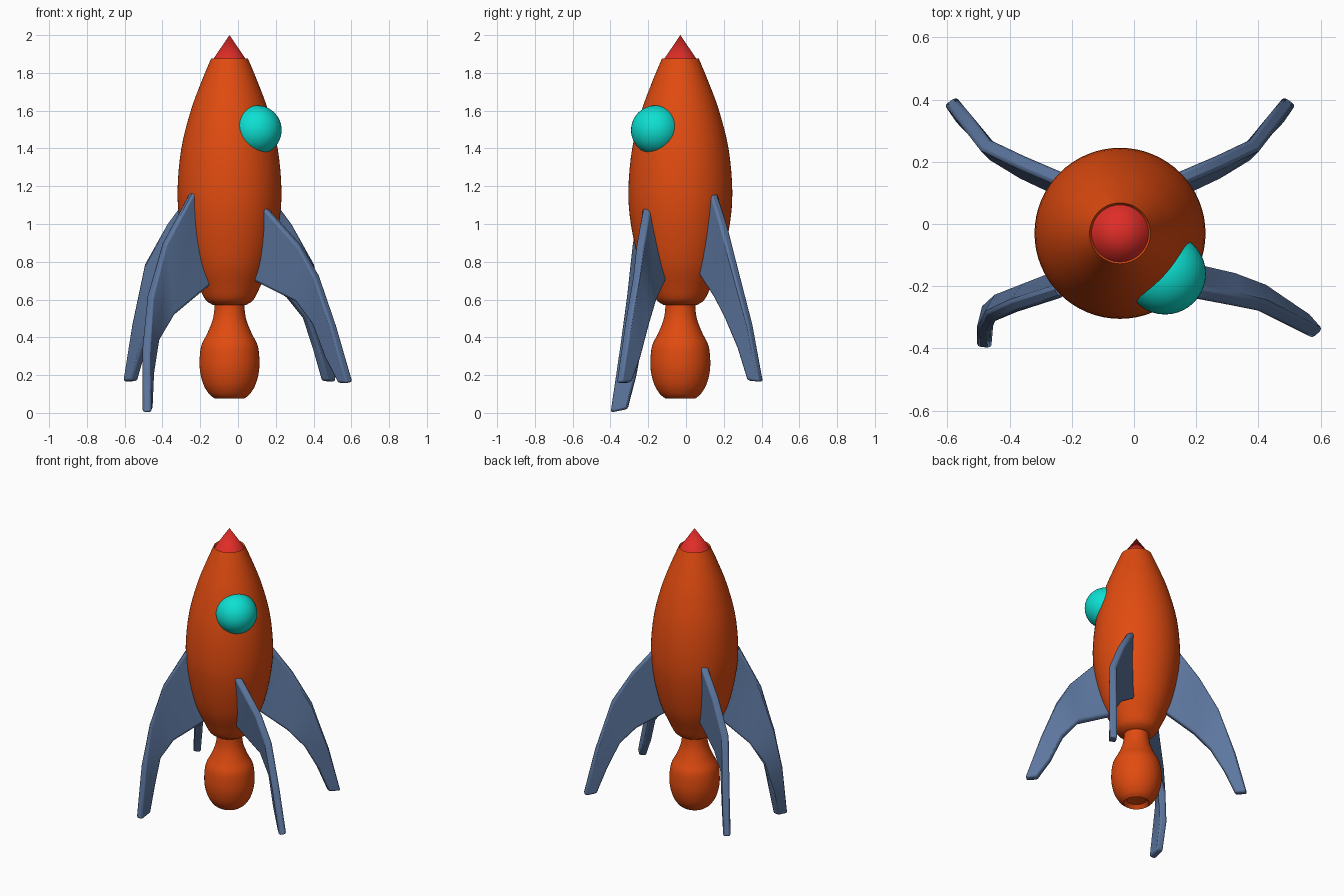
import bpy, bmesh, math
from mathutils import Vector

if "Cube" in bpy.data.objects:
    bpy.data.objects.remove(bpy.data.objects["Cube"])

AXIS = Vector((-0.045, -0.03, 0))


def material(name, rgb):
    m = bpy.data.materials.new(name)
    m.diffuse_color = (*rgb, 1)
    m.use_nodes = True
    m.node_tree.nodes["Principled BSDF"].inputs["Base Color"].default_value = m.diffuse_color
    return m


ORANGE = material("orange", (0.75, 0.07, 0.005))
RED = material("red", (0.74, 0.026, 0.02))
TEAL = material("teal", (0.004, 0.74, 0.64))
BLUE = material("slate blue", (0.11, 0.185, 0.35))


def finish(name, bm, mat, angle=35):
    bmesh.ops.recalc_face_normals(bm, faces=bm.faces)
    me = bpy.data.meshes.new(name)
    bm.to_mesh(me)
    bm.free()
    me.materials.append(mat)
    ob = bpy.data.objects.new(name, me)
    bpy.context.collection.objects.link(ob)
    bpy.ops.object.select_all(action='DESELECT')
    ob.select_set(True)
    bpy.context.view_layer.objects.active = ob
    bpy.ops.object.shade_smooth_by_angle(angle=math.radians(angle))
    return ob


def smooth_profile(pts, steps=4):
    """Catmull-Rom curve through the profile points."""
    p = [Vector(q) for q in pts]
    p = [2 * p[0] - p[1]] + p + [2 * p[-1] - p[-2]]
    out = []
    for a, b, c, d in zip(p, p[1:], p[2:], p[3:]):
        for i in range(steps):
            t = i / steps
            out.append(0.5 * (2 * b + (c - a) * t + (2 * a - 5 * b + 4 * c - d) * t * t
                              + (3 * b - a - 3 * c + d) * t ** 3))
    return out + [p[-2]]


def lathe(name, profile, mat, segs=64):
    """Revolve (radius, height) points about the rocket axis."""
    bm = bmesh.new()
    rings = []
    for r, z in profile:
        if r < 1e-4:
            rings.append([bm.verts.new(AXIS + Vector((0, 0, z)))] * segs)
        else:
            rings.append([bm.verts.new(AXIS + Vector((r * math.cos(k * math.tau / segs),
                                                      r * math.sin(k * math.tau / segs), z)))
                          for k in range(segs)])
    for a, b in zip(rings, rings[1:]):
        for k in range(segs):
            j = (k + 1) % segs
            vs = list(dict.fromkeys((a[k], a[j], b[j], b[k])))
            bm.faces.new(vs)
    return finish(name, bm, mat)


# Hull, closed underneath and with a shallow recess at the top
hull = smooth_profile([(0.09, 0.572), (0.128, 0.6), (0.163, 0.67), (0.218, 0.8), (0.262, 1.0),
                       (0.275, 1.18), (0.255, 1.4), (0.205, 1.6), (0.15, 1.75), (0.098, 1.875)])
lathe("hull", [(0, 0.56)] + hull + [(0.09, 1.862), (0, 1.862)], ORANGE)

# Engine bell: narrow neck swelling to a bulb with an open bottom
bell = smooth_profile([(0.08, 0.6), (0.08, 0.55), (0.09, 0.49), (0.118, 0.42), (0.148, 0.36),
                       (0.158, 0.29), (0.156, 0.22), (0.138, 0.15), (0.108, 0.1), (0.08, 0.077)])
lathe("engine_bell", [(0, 0.6)] + bell + [(0.06, 0.1), (0, 0.11)], ORANGE)

# Nose cone
lathe("nose_cone", [(0, 1.863), (0.093, 1.863), (0, 2.0)], RED)

# Bubble window
bm = bmesh.new()
bmesh.ops.create_uvsphere(bm, u_segments=40, v_segments=24, radius=0.131)
window = finish("bubble_window", bm, TEAL)
window.location = (0.1, -0.16, 1.497)


def fin(name, outer, inner, sx, sy, thick=0.046):
    """Curved fin between an outer and an inner edge, given as offsets from the axis."""
    edges = []
    for path in (outer, inner):
        x, y, z = path[0]
        path = [(x * 0.6, y * 0.6, z + 0.03)] + path      # root sunk into hull
        edges.append([Vector((px * sx, py * sy, pz)) + AXIS for px, py, pz in path])
    out, inn = edges
    mid = [(a + b) / 2 for a, b in zip(out, inn)]
    n = len(mid)
    bm = bmesh.new()
    rings = []
    for i in range(n):
        tangent = mid[min(i + 1, n - 1)] - mid[max(i - 1, 0)]
        side = tangent.cross(out[i] - inn[i]).normalized() * thick / 2
        rings.append([bm.verts.new(p) for p in
                      (out[i] + side, out[i] - side, inn[i] - side, inn[i] + side)])
    for a, b in zip(rings, rings[1:]):
        for k in range(4):
            j = (k + 1) % 4
            bm.faces.new((a[k], a[j], b[j], b[k]))
    bm.faces.new(rings[0])
    bm.faces.new(rings[-1])
    ob = finish(name, bm, BLUE, 40)
    bev = ob.modifiers.new("soft edges", 'BEVEL')
    bev.width = 0.012
    bev.segments = 2
    bev.limit_method = 'ANGLE'
    bev.angle_limit = math.radians(50)


# Back fins are a mirrored pair
back_outer = [(0.18, 0.17, 1.19), (0.32, 0.23, 1.0), (0.435, 0.285, 0.79),
              (0.5, 0.37, 0.47), (0.547, 0.428, 0.165)]
back_inner = [(0.13, 0.11, 0.74), (0.31, 0.195, 0.61), (0.40, 0.25, 0.5),
              (0.455, 0.315, 0.34), (0.505, 0.365, 0.17)]
for side, sx in (("right", 1), ("left", -1)):
    fin("back_%s_fin" % side, back_outer, back_inner, sx, 1)

# Front right fin swings wider
fin("front_right_fin",
    [(0.19, 0.18, 1.09), (0.37, 0.215, 0.89), (0.46, 0.235, 0.73),
     (0.55, 0.28, 0.465), (0.637, 0.325, 0.16)],
    [(0.14, 0.095, 0.70), (0.36, 0.145, 0.59), (0.455, 0.18, 0.465),
     (0.52, 0.225, 0.29), (0.59, 0.27, 0.16)], 1, -1)

# Front left fin reaches the ground
fin("front_left_fin",
    [(0.205, 0.19, 1.16), (0.345, 0.235, 0.9), (0.42, 0.27, 0.62),
     (0.44, 0.315, 0.35), (0.437, 0.368, 0.002)],
    [(0.12, 0.11, 0.67), (0.30, 0.18, 0.52), (0.385, 0.21, 0.385),
     (0.42, 0.235, 0.2), (0.43, 0.28, 0.02)], -1, -1)
